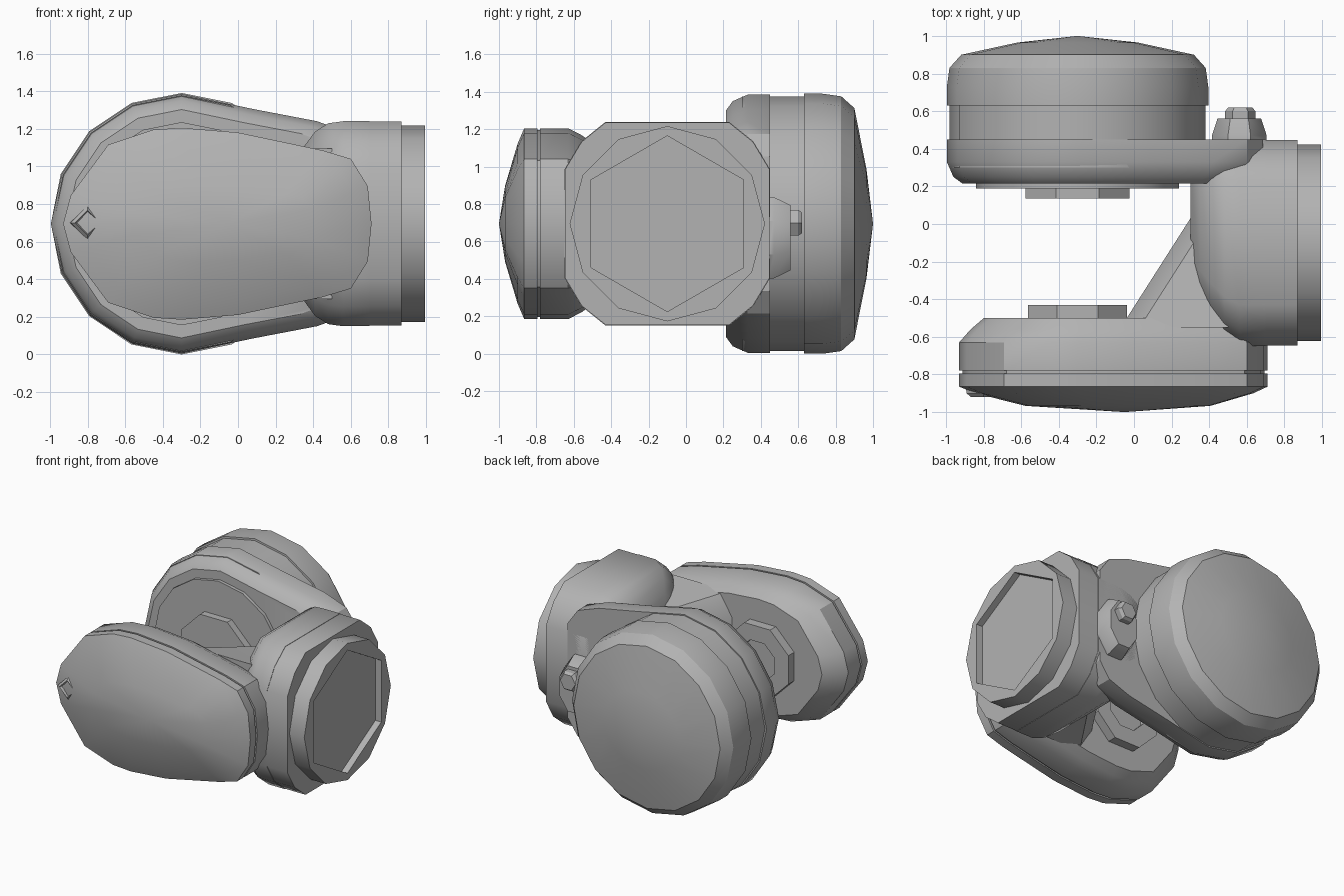
import bpy, bmesh, math

cube = bpy.data.objects.get("Cube")
if cube:
    bpy.data.objects.remove(cube)

mat = bpy.data.materials.new("cast_grey")
mat.use_nodes = True
GREY = (0.45, 0.45, 0.45, 1)
mat.diffuse_color = GREY
mat.node_tree.nodes["Principled BSDF"].inputs["Base Color"].default_value = GREY

MID = 0.695  # height of all the axes


def loft(name, rings, angle=32):
    """Skin a list of equal-length point loops and close both ends."""
    bm = bmesh.new()
    loops = [[bm.verts.new(p) for p in ring] for ring in rings]
    n = len(loops[0])
    for a, b in zip(loops, loops[1:]):
        for i in range(n):
            j = (i + 1) % n
            bm.faces.new((a[i], a[j], b[j], b[i]))
    bm.faces.new(loops[0])
    bm.faces.new(loops[-1])
    bmesh.ops.remove_doubles(bm, verts=bm.verts, dist=0.0005)
    bmesh.ops.recalc_face_normals(bm, faces=bm.faces)
    mesh = bpy.data.meshes.new(name)
    bm.to_mesh(mesh)
    bm.free()
    mesh.materials.append(mat)
    obj = bpy.data.objects.new(name, mesh)
    bpy.context.collection.objects.link(obj)
    bpy.ops.object.select_all(action='DESELECT')
    obj.select_set(True)
    bpy.context.view_layer.objects.active = obj
    bpy.ops.object.shade_smooth_by_angle(angle=math.radians(angle))


def ngon(n, r, turn=0.0, alt=1.0):
    """Regular polygon about the origin; every second radius is scaled by alt."""
    return [(r * (alt if i % 2 else 1) * math.cos(math.tau * i / n + turn),
             r * (alt if i % 2 else 1) * math.sin(math.tau * i / n + turn))
            for i in range(n)]


def mirrored(half):
    """Close an upper half outline by reflecting it below the axis."""
    return half + [(u, -v) for u, v in reversed(half) if v > 0]


def stack_y(name, shape, levels, cx, cz=MID, angle=32):
    """Loft an outline along y; each level is y, width scale, height scale."""
    loft(name, [[(cx + u * lv[1], lv[0], cz + v * lv[-1]) for u, v in shape]
                for lv in levels], angle)


def along_x(shape, x, su=1.0, sv=1.0, cy=-0.1):
    return [(x, cy + u * su, MID + v * sv) for u, v in shape]


# Rear joint drum with its domed cover
stack_y("rear_drum", ngon(16, 0.695),
        [(0.3, 0.98), (0.63, 0.98), (0.631, 1), (0.73, 1), (0.83, 0.98),
         (0.9, 0.89), (0.965, 0.46, 0.42), (1.0, 0)], -0.3, angle=25)

# Rear arm: round about the drum, tapering into the elbow block
arm = mirrored([(-0.695, 0)] +
               [(0.69 * math.cos(a), 0.69 * math.sin(a))
                for a in (math.radians(d) for d in (157.5, 135, 112.5, 90))] +
               [(0.38, 0.61), (0.72, 0.545), (0.9, 0.48), (0.985, 0.36)])
stack_y("rear_arm", arm,
        [(0.215, 0.88), (0.25, 0.95), (0.33, 1), (0.45, 1)], -0.3)
stack_y("rear_joint_plate", ngon(16, 0.54), [(0.19, 1), (0.23, 1)], -0.3)
stack_y("rear_joint_hub", ngon(8, 0.3, math.pi / 8), [(0.135, 1), (0.2, 1)], -0.3)

# Front arm housing, seam and bulged cover
CX = -0.05
case = mirrored([(-0.88, 0), (-0.84, 0.15), (-0.64, 0.42), (-0.4, 0.5),
                 (-0.25, 0.51), (0.05, 0.485), (0.5, 0.39), (0.65, 0.345),
                 (0.74, 0.2), (0.76, 0)])
stack_y("front_housing", case,
        [(-0.78, 1), (-0.63, 1), (-0.56, 0.93), (-0.5, 0.85)], CX)
stack_y("front_seam", case, [(-0.81, 0.98), (-0.77, 0.98)], CX)
stack_y("front_cover", case,
        [(-0.795, 1), (-0.865, 1), (-0.9, 0.9, 0.84), (-0.967, 0.6, 0.4), (-1.0, 0)],
        CX)

# Recessed hub on the inner side of the front arm
stack_y("front_joint_hub", ngon(8, 0.285, math.pi / 8),
        [(-0.52, 1), (-0.43, 1), (-0.43, 0.55), (-0.46, 0.55)], -0.3)

# Diamond-shaped fastener on the cover
stack_y("cover_fastener", ngon(4, 0.095),
        [(-0.86, 1), (-0.9, 0.95), (-0.92, 0.7), (-0.9, 0.6)], -0.8, 0.7)

# Elbow block, rounded square in section; its rear edge stays in line with
# the rear arm while the front narrows toward the fork
corner = [(0.55, 0.29), (0.46, 0.44), (0.33, 0.545)]
half_block = corner + [(-u, v) for u, v in reversed(corner)]
block = mirrored(half_block)
BACK = 0.45
loft("elbow_block",
     [along_x(block, x, su, sv, BACK - 0.55 * su) for x, su, sv in
      ((0.3, 0.72, 0.52), (0.35, 0.79, 0.75), (0.41, 0.87, 0.9),
       (0.48, 0.95, 0.98), (0.56, 1, 1), (0.7, 1, 1))], 40)
loft("elbow_collar", [along_x(block, x, 0.995, 0.995) for x in (0.69, 0.87)], 40)

# Mounting flange with a hexagonal recess
rim = ngon(12, 0.522, math.pi / 2)
socket = ngon(12, 0.47, math.pi / 2, math.cos(math.pi / 6))
loft("mounting_flange", [along_x(rim, 0.86), along_x(rim, 0.995),
                         along_x(socket, 0.995), along_x(socket, 0.945)])

# Slanted web between front arm and elbow
web = []
for y, x0, h in ((-0.55, -0.07, 0.4), (-0.44, 0.0, 0.38), (0.03, 0.3, 0.3)):
    web.append([(x0, y, MID - h * 0.6), (x0 + 0.1, y, MID - h), (0.5, y, MID - h),
                (0.5, y, MID + h), (x0 + 0.1, y, MID + h), (x0, y, MID + h * 0.6)])
loft("fork_web", web, 50)

# Cable gland and its hexagonal plug on the back of the elbow
gland = [(u * 0.67, v) for u, v in ngon(8, 0.235, math.pi / 8)]
stack_y("cable_gland", gland, [(0.44, 1), (0.47, 1), (0.56, 0.8)], 0.56, 0.62)
stack_y("gland_plug", ngon(6, 0.08), [(0.54, 1), (0.6, 1), (0.62, 0.8)], 0.565, 0.7)
